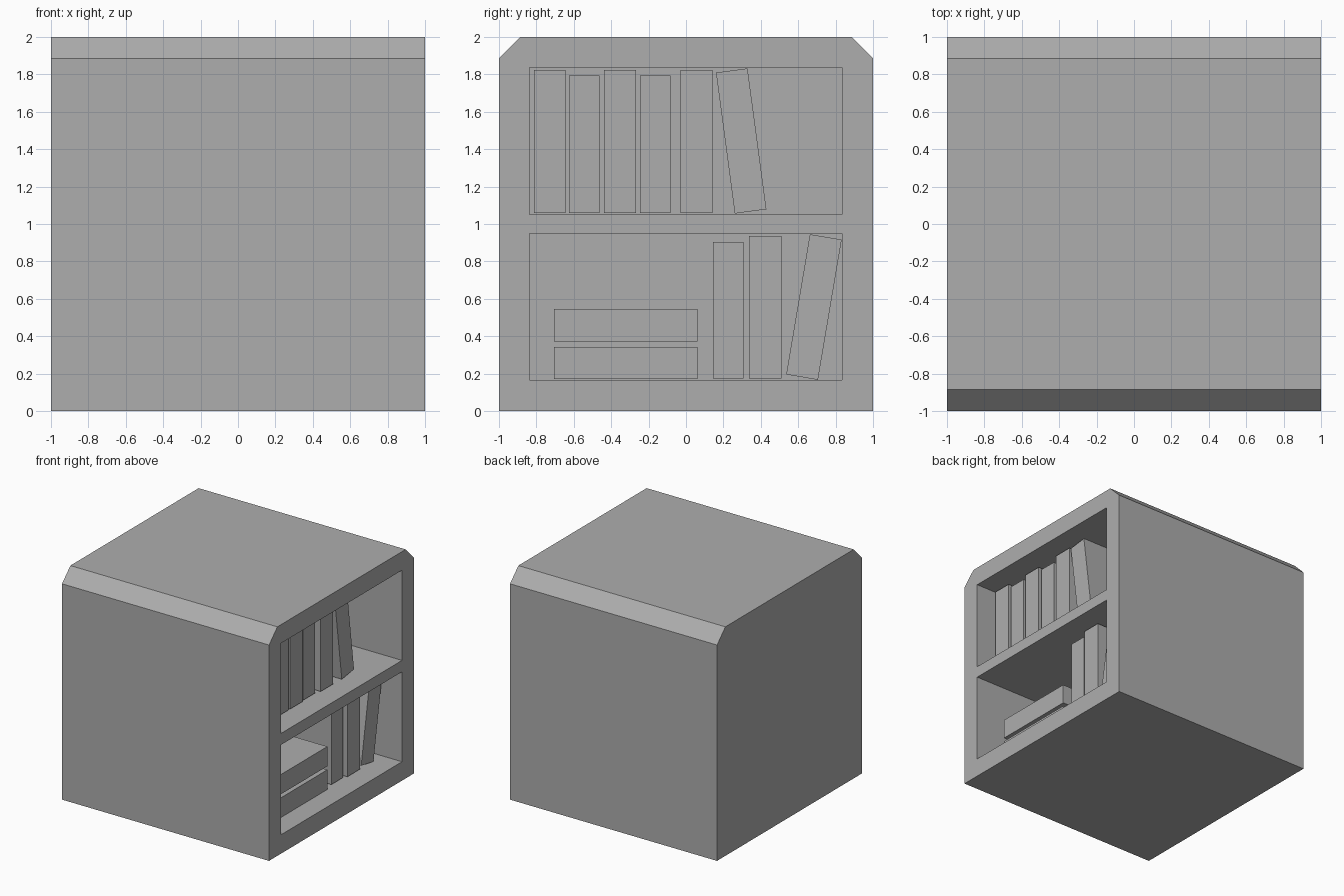
import bpy
import bmesh
from math import radians
from mathutils import Matrix

default = bpy.data.objects.get("Cube")
if default:
    bpy.data.objects.remove(default, do_unlink=True)

# Single flat colour
GREY = (0.42, 0.42, 0.42, 1)
grey = bpy.data.materials.new("mid_grey")
grey.use_nodes = True
grey.diffuse_color = GREY
grey.node_tree.nodes["Principled BSDF"].inputs["Base Color"].default_value = GREY


def add_object(name, bm):
    bmesh.ops.recalc_face_normals(bm, faces=bm.faces)
    mesh = bpy.data.meshes.new(name)
    bm.to_mesh(mesh)
    bm.free()
    mesh.materials.append(grey)
    obj = bpy.data.objects.new(name, mesh)
    bpy.context.collection.objects.link(obj)
    return obj


def box(name, x_range, y_range, z_range, tilt=0):
    """Box from its extents, tilted about its own centre along x."""
    spans = (x_range, y_range, z_range)
    centre = Matrix.Translation([(a + b) / 2 for a, b in spans])
    size = Matrix.Diagonal([b - a for a, b in spans] + [1])
    bm = bmesh.new()
    bmesh.ops.create_cube(bm, size=1, matrix=centre @ Matrix.Rotation(radians(tilt), 4, 'X') @ size)
    return add_object(name, bm)


# Case: side profile with two chamfered top edges, extruded across x
HALF, TOP, CHAMFER = 1.0, 2.0, 0.115
half_profile = [(HALF, 0), (HALF, TOP - CHAMFER), (HALF - CHAMFER, TOP)]
profile = half_profile + [(-y, z) for y, z in reversed(half_profile)]
bm = bmesh.new()
face = bm.faces.new([bm.verts.new((-HALF, y, z)) for y, z in profile])
extruded = bmesh.ops.extrude_face_region(bm, geom=[face])["geom"]
bmesh.ops.translate(bm, vec=(2 * HALF, 0, 0),
                    verts=[v for v in extruded if isinstance(v, bmesh.types.BMVert)])
case = add_object("bookshelf_case", bm)

# Two shelf openings cut into the +x side
for z_range in ((0.165, 0.95), (1.05, 1.837)):
    cutter = box("shelf_cutter", (0.1, 1.2), (-0.837, 0.835), z_range)
    cutter.hide_render = True
    cut = case.modifiers.new("shelf_opening", 'BOOLEAN')
    cut.operation = 'DIFFERENCE'
    cut.solver = 'EXACT'
    cut.object = cutter
    bpy.context.view_layer.objects.active = case
    bpy.ops.object.modifier_apply(modifier=cut.name)
    bpy.data.objects.remove(cutter, do_unlink=True)

# Books: name, front x, y extent, z extent, tilt in degrees
DEPTH = 0.62
books = [
    ("upper_book_1", 0.82, (-0.812, -0.645), (1.06, 1.823), 0),
    ("upper_book_2", 0.81, (-0.625, -0.463), (1.06, 1.793), 0),
    ("upper_book_3", 0.81, (-0.438, -0.267), (1.06, 1.823), 0),
    ("upper_book_4", 0.8, (-0.245, -0.082), (1.06, 1.793), 0),
    ("upper_book_5", 0.82, (-0.03, 0.143), (1.06, 1.823), 0),
    ("upper_leaning_book", 0.82, (0.21, 0.38), (1.064, 1.824), 7.6),
    ("lower_stacked_book_1", 0.82, (-0.705, 0.062), (0.17, 0.342), 0),
    ("lower_stacked_book_2", 0.82, (-0.705, 0.062), (0.373, 0.545), 0),
    ("lower_book_1", 0.8, (0.145, 0.307), (0.175, 0.905), 0),
    ("lower_book_2", 0.82, (0.337, 0.51), (0.175, 0.935), 0),
    ("lower_leaning_book", 0.815, (0.598, 0.77), (0.176, 0.936), -9.6),
]
for name, front, y_range, z_range, tilt in books:
    box(name, (front - DEPTH, front), y_range, z_range, tilt)
